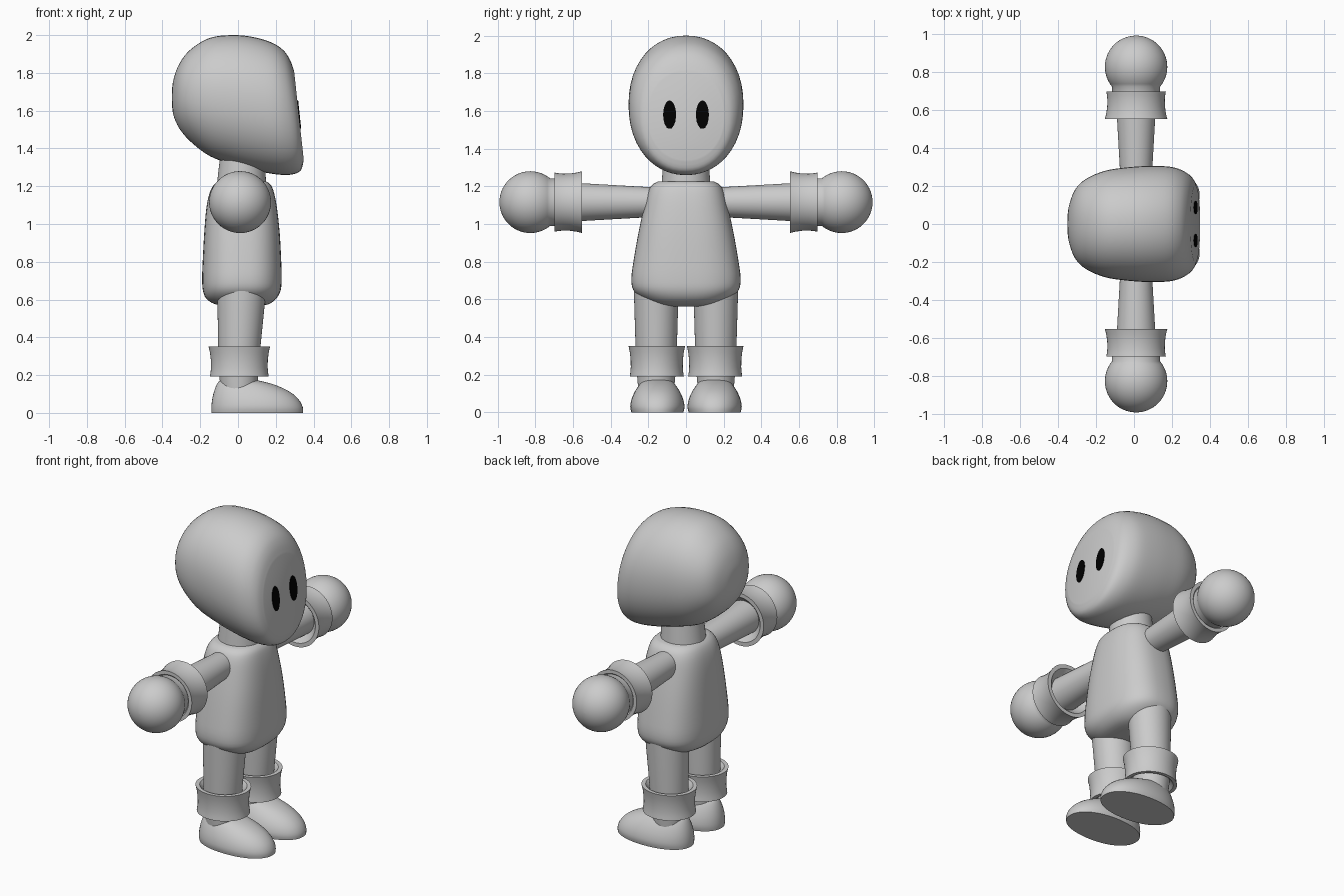
import bpy, bmesh, math
from mathutils import Vector

if "Cube" in bpy.data.objects:
    bpy.data.objects.remove(bpy.data.objects["Cube"])


def material(name, rgb):
    m = bpy.data.materials.new(name)
    m.diffuse_color = (*rgb, 1)
    m.use_nodes = True
    m.node_tree.nodes["Principled BSDF"].inputs["Base Color"].default_value = m.diffuse_color
    return m


GREY = material("light grey", (0.6, 0.6, 0.6))
BLACK = material("black", (0.0, 0.0, 0.0))
SEG = 48


def spline(rows, steps):
    """Catmull-Rom interpolation through rows of numbers."""
    out = []
    for i in range(len(rows) - 1):
        a, b, c, d = (rows[max(0, min(len(rows) - 1, i + k))] for k in (-1, 0, 1, 2))
        for s in range(steps):
            t = s / steps
            out.append(tuple(0.5 * (2 * q + (r - p) * t + (2 * p - 5 * q + 4 * r - w) * t * t
                                    + (3 * q - p - 3 * r + w) * t ** 3)
                             for p, q, r, w in zip(a, b, c, d)))
    return out + [rows[-1]]


def loft(name, rings, mat=GREY, power=2.0, closed=False, angle=40):
    """Skin rings given as (centre, half axis u, half axis v)."""
    bm = bmesh.new()
    loops = []
    for c, u, v in rings:
        loop = []
        for k in range(SEG):
            a = 2 * math.pi * k / SEG
            ca, sa = math.cos(a), math.sin(a)
            p = math.copysign(abs(ca) ** (2 / power), ca)
            q = math.copysign(abs(sa) ** (2 / power), sa)
            loop.append(bm.verts.new(Vector(c) + Vector(u) * p + Vector(v) * q))
        loops.append(loop)
    pairs = list(zip(loops, loops[1:]))
    if closed:
        pairs.append((loops[-1], loops[0]))
    else:
        bm.faces.new(loops[0])
        bm.faces.new(loops[-1])
    for a, b in pairs:
        for k in range(SEG):
            n = (k + 1) % SEG
            bm.faces.new((a[k], a[n], b[n], b[k]))
    bmesh.ops.recalc_face_normals(bm, faces=bm.faces)
    for f in bm.faces:
        f.smooth = True
    me = bpy.data.meshes.new(name)
    bm.to_mesh(me)
    bm.free()
    me.set_sharp_from_angle(angle=math.radians(angle))
    me.materials.append(mat)
    ob = bpy.data.objects.new(name, me)
    bpy.context.collection.objects.link(ob)
    return ob


def upright(rows, y=0.0):
    """Rows (z, x min, x max, half width) to horizontal rings."""
    return [((0.5 * (a + b), y, z), ((b - a) / 2, 0, 0), (0, w, 0)) for z, a, b, w in rows]


def sideways(rows, s):
    """Rows (distance out, radius) to rings along the arm."""
    return [((0.011, s * d, 1.116), (r, 0, 0), (0, 0, r)) for d, r in rows]


# Head: rings (top x, top z, bottom x, bottom z, half width) from back to face
head = [(-0.35, 1.69, -0.35, 1.65, 0.02), (-0.343, 1.76, -0.343, 1.58, 0.09),
        (-0.31, 1.85, -0.31, 1.505, 0.18), (-0.25, 1.925, -0.25, 1.435, 0.238),
        (-0.15, 1.985, -0.15, 1.36, 0.28), (-0.03, 2.0, -0.03, 1.315, 0.298),
        (0.08, 1.99, 0.09, 1.283, 0.305), (0.18, 1.96, 0.21, 1.262, 0.3),
        (0.24, 1.92, 0.285, 1.262, 0.277), (0.275, 1.87, 0.333, 1.285, 0.243),
        (0.297, 1.81, 0.348, 1.34, 0.2)]
loft("head", [(((a + c) / 2, 0, (b + d) / 2), ((a - c) / 2, 0, (b - d) / 2), (0, w, 0))
              for a, b, c, d, w in spline(head, 4)], power=2.12)

# Neck
loft("neck", upright([(1.18, -0.115, 0.15, 0.132), (1.4, -0.09, 0.14, 0.115)]))

# Torso
torso = [(0.562, -0.04, 0.09, 0.13), (0.575, -0.12, 0.16, 0.18), (0.605, -0.168, 0.203, 0.235),
         (0.65, -0.186, 0.226, 0.28), (0.71, -0.19, 0.231, 0.29), (0.8, -0.187, 0.229, 0.279),
         (0.95, -0.179, 0.221, 0.253), (1.08, -0.168, 0.207, 0.225), (1.16, -0.152, 0.192, 0.205),
         (1.205, -0.13, 0.175, 0.182), (1.225, -0.105, 0.15, 0.15)]
loft("torso", upright(spline(torso, 3)), power=2.6)

# Closed cuff profile along its length: (position 0..1, radius factor)
CUFF = [(0, 1.0), (0.2, 0.955), (0.45, 0.925), (0.7, 0.92), (0.87, 0.935), (1, 0.955),
        (1, 0.82), (0.75, 0.6), (0.3, 0.6), (0, 0.85)]

for s, side in ((1, "left"), (-1, "right")):
    # Arm, wrist cuff and round hand
    loft(side + "_arm", sideways([(0.12, 0.076), (0.2, 0.08), (0.55, 0.1), (0.68, 0.105)], s))
    loft(side + "_wrist_cuff", sideways([(0.552 + 0.145 * t, 0.164 * f) for t, f in CUFF], s),
         closed=True)
    ball = [(0.826 - 0.164 * math.cos(a), 0.164 * math.sin(a))
            for a in (math.pi * (0.28 + 0.715 * k / 20) for k in range(21))]
    loft(side + "_hand", sideways([(0.62, 0.12), (0.68, 0.127)] + ball, s))

    # Leg, ankle cuff and shoe
    loft(side + "_leg", upright([(0.12, -0.09, 0.1, 0.095), (0.2, -0.1, 0.108, 0.102),
                                 (0.36, -0.105, 0.12, 0.11), (0.66, -0.11, 0.15, 0.119)],
                                s * 0.158))
    loft(side + "_ankle_cuff", upright([(0.352 - 0.16 * t, 0.007 - 0.163 * f, 0.007 + 0.163 * f,
                                         0.15 * f) for t, f in CUFF], s * 0.155), closed=True)
    shoe = [(0.0, -0.14, 0.345, 0.138), (0.03, -0.141, 0.343, 0.144), (0.07, -0.137, 0.322, 0.137),
            (0.11, -0.128, 0.277, 0.12), (0.145, -0.115, 0.205, 0.097),
            (0.168, -0.1, 0.125, 0.075), (0.18, -0.08, 0.06, 0.045)]
    loft(side + "_shoe", upright(spline(shoe, 3), s * 0.152), power=2.15)

    # Eye: thin oval plate lying on the sloping face
    up = Vector((-0.108, 0, 1)).normalized() * 0.075
    out = Vector((1, 0, 0.108)).normalized()
    eye = Vector((0.3225, s * 0.087, 1.58))
    loft(side + "_eye", [(eye - out * 0.004, up, (0, 0.034, 0)),
                         (eye + out * 0.004, up, (0, 0.034, 0))], mat=BLACK)
